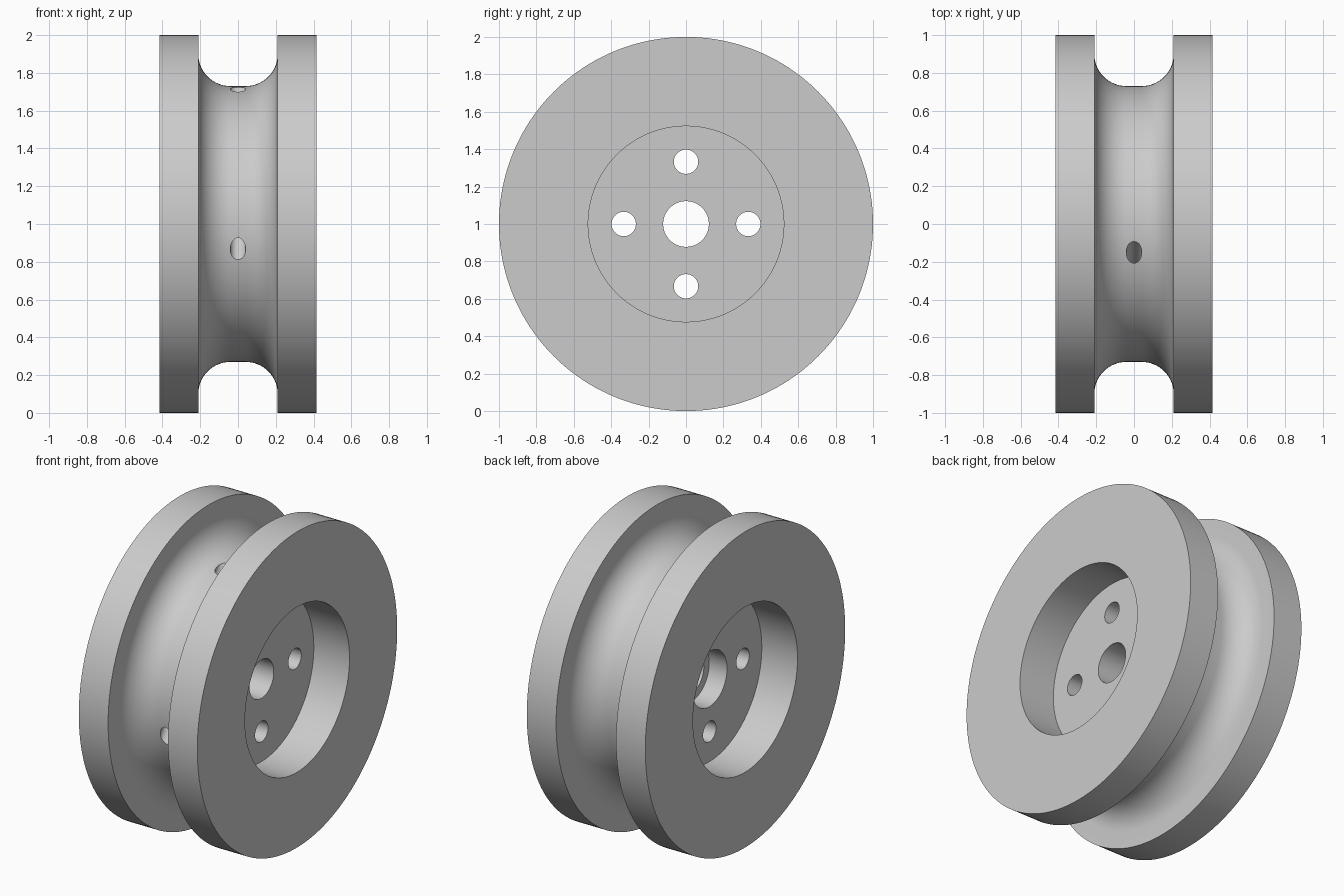
import bpy, bmesh
from math import pi, sin, cos, radians
from mathutils import Vector, Matrix

cube = bpy.data.objects.get("Cube")
if cube:
    bpy.data.objects.remove(cube, do_unlink=True)

HALF, RIM, FACE = 0.415, 1.0, 0.21      # half width, outer radius, groove half width
WEB, RECESS, BORE = 0.165, 0.523, 0.122  # web half thickness, recess and bore radii
FILLET, SEGMENTS = 0.17, 160
CENTRE = Vector((0, 0, RIM))

grey = bpy.data.materials.new("plain grey")
grey.use_nodes = True
colour = (0.6, 0.6, 0.6, 1)
grey.diffuse_color = colour
grey.node_tree.nodes["Principled BSDF"].inputs["Base Color"].default_value = colour


def to_object(name, bm):
    bmesh.ops.recalc_face_normals(bm, faces=bm.faces)
    mesh = bpy.data.meshes.new(name)
    bm.to_mesh(mesh)
    bm.free()
    obj = bpy.data.objects.new(name, mesh)
    bpy.context.collection.objects.link(obj)
    mesh.materials.append(grey)
    return obj


def lathe(name, profile):
    """Turn a closed (x, radius) profile around the x axis."""
    bm = bmesh.new()
    verts = [bm.verts.new((x, 0, r)) for x, r in profile]
    edges = [bm.edges.new((v, verts[i - 1])) for i, v in enumerate(verts)]
    bmesh.ops.spin(bm, geom=verts + edges, cent=(0, 0, 0), axis=(1, 0, 0),
                   angle=2 * pi, steps=SEGMENTS, use_merge=True)
    bmesh.ops.remove_doubles(bm, verts=bm.verts, dist=1e-5)
    bmesh.ops.translate(bm, verts=bm.verts, vec=CENTRE)
    return to_object(name, bm)


def drill(target, name, start, end, radius):
    """Cut a round hole between two points measured from the wheel centre."""
    start, end = Vector(start), Vector(end)
    axis = end - start
    bm = bmesh.new()
    turn = axis.to_track_quat('Z', 'Y').to_matrix().to_4x4()
    bmesh.ops.create_cone(bm, cap_ends=True, segments=48, radius1=radius,
                          radius2=radius, depth=axis.length,
                          matrix=Matrix.Translation(CENTRE + (start + end) / 2) @ turn)
    cutter = to_object(name, bm)
    cutter.hide_render = True
    mod = target.modifiers.new(name, 'BOOLEAN')
    mod.operation, mod.solver, mod.object = 'DIFFERENCE', 'EXACT', cutter
    bpy.context.view_layer.objects.active = target
    bpy.ops.object.modifier_apply(modifier=mod.name)
    bpy.data.objects.remove(cutter, do_unlink=True)


# Rounded groove: a quarter arc on each side of a narrow flat floor
arc = [(FACE - FILLET + FILLET * sin(a), 0.9 - FILLET * cos(a))
       for a in (radians(90 * i / 16) for i in range(17))]
groove = [(FACE, RIM)] + arc[::-1] + [(-x, r) for x, r in arc] + [(-FACE, RIM)]

# Wheel body with recesses on both faces and a counterbore on the right one
profile = [(HALF, RIM)] + groove + [
    (-HALF, RIM), (-HALF, RECESS), (-WEB, RECESS),
    (-WEB, 0.175), (-0.04, 0.175), (-0.04, BORE),
    (WEB, BORE), (WEB, RECESS), (HALF, RECESS)]
wheel = lathe("grooved_wheel", profile)

# Four holes through the web
for i in range(4):
    y, z = 0.333 * cos(i * pi / 2), 0.333 * sin(i * pi / 2)
    drill(wheel, "web_hole_cutter", (-0.3, y, z), (0.3, y, z), 0.065)

# Slanted cord hole running from the top of the groove to the front
top, front = Vector((0, -0.15, 0.712)), Vector((0, -0.715, -0.13))
reach = (top - front).normalized() * 0.12
drill(wheel, "cord_hole_cutter", front - reach, top + reach, 0.041)

bpy.ops.object.select_all(action='DESELECT')
wheel.select_set(True)
bpy.context.view_layer.objects.active = wheel
bpy.ops.object.shade_smooth_by_angle(angle=radians(30))
